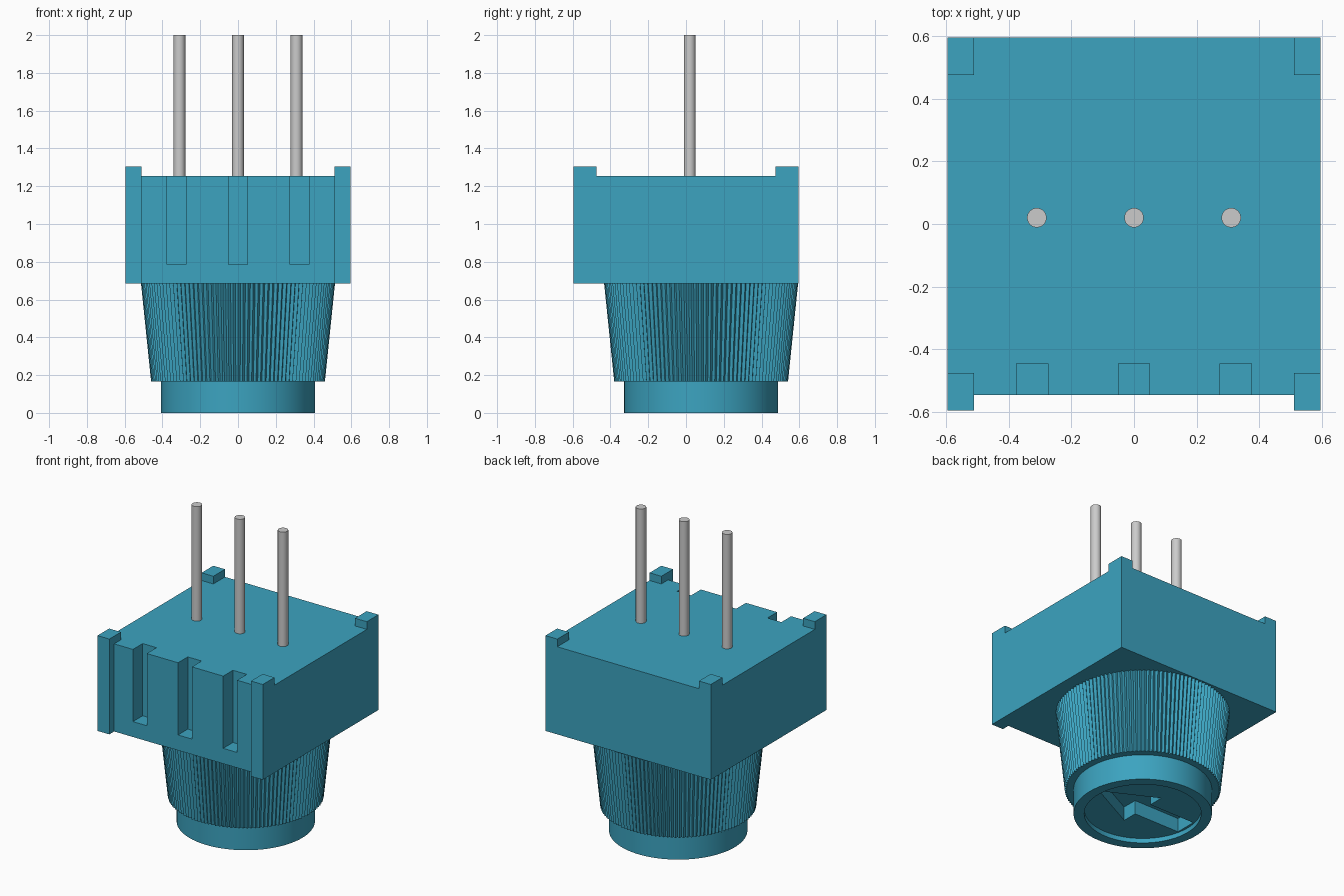
import bpy, bmesh, math

if "Cube" in bpy.data.objects:
    bpy.data.objects.remove(bpy.data.objects["Cube"])

teal = bpy.data.materials.new("teal_plastic")
teal.diffuse_color = (0.045, 0.37, 0.53, 1)
teal.use_nodes = True
teal.node_tree.nodes["Principled BSDF"].inputs["Base Color"].default_value = teal.diffuse_color
CY = 0.08  # y of the knob axis


def make(name, bm, mat=None):
    bmesh.ops.recalc_face_normals(bm, faces=bm.faces)
    me = bpy.data.meshes.new(name)
    bm.to_mesh(me)
    bm.free()
    ob = bpy.data.objects.new(name, me)
    bpy.context.collection.objects.link(ob)
    if mat:
        me.materials.append(mat)
    return ob


def prism(name, pts, z0, z1, mat=None):
    bm = bmesh.new()
    f = bm.faces.new([bm.verts.new((x, y, z0)) for x, y in pts])
    top = bmesh.ops.extrude_face_region(bm, geom=[f])["geom"]
    for v in top:
        if isinstance(v, bmesh.types.BMVert):
            v.co.z = z1
    return make(name, bm, mat)


def rings(name, loops, mat):
    """Skin a stack of equal-length point loops and cap both ends."""
    bm = bmesh.new()
    rows = [[bm.verts.new(p) for p in loop] for loop in loops]
    n = len(rows[0])
    for a, b in zip(rows, rows[1:]):
        for i in range(n):
            j = (i + 1) % n
            bm.faces.new((a[i], a[j], b[j], b[i]))
    bm.faces.new(rows[0])
    bm.faces.new(rows[-1])
    return make(name, bm, mat)


def circle(r, z, n, depth=0.0):
    pts = []
    for i in range(n):
        a = 2 * math.pi * i / n
        q = r - depth * (i % 2)
        pts.append((q * math.cos(a), CY + q * math.sin(a), z))
    return pts


def cut(ob, cutter):
    m = ob.modifiers.new("cut", 'BOOLEAN')
    m.operation, m.solver, m.object = 'DIFFERENCE', 'EXACT', cutter
    dg = bpy.context.evaluated_depsgraph_get()
    me = bpy.data.meshes.new_from_object(ob.evaluated_get(dg))
    ob.modifiers.clear()
    ob.data = me
    bpy.data.objects.remove(cutter)


def smooth(ob):
    bpy.ops.object.select_all(action='DESELECT')
    bpy.context.view_layer.objects.active = ob
    ob.select_set(True)
    bpy.ops.object.shade_smooth_by_angle(angle=math.radians(30))


# Housing with front corner posts
W, P = 0.595, 0.51
body = prism("housing", [(-W, -W), (-P, -W), (-P, -0.545), (P, -0.545), (P, -W),
                         (W, -W), (W, W), (-W, W)], 0.685, 1.305, teal)
# Cross-shaped cut leaves the four corner feet
B, F = 0.475, 0.8
cut(body, prism("feet_cutter", [(-P, -F), (P, -F), (P, -B), (F, -B), (F, B), (P, B),
                                (P, F), (-P, F), (-P, B), (-F, B), (-F, -B), (-P, -B)],
                1.255, 1.5))
# Front grooves
for x in (-0.325, 0, 0.325):
    cut(body, prism("groove_cutter", [(x - .05, -0.7), (x + .05, -0.7),
                                      (x + .05, -0.445), (x - .05, -0.445)], 0.785, 1.5))

# Knurled thumb wheel
rings("knurled_wheel", [circle(0.46, 0.165, 240, 0.014), circle(0.514, 0.69, 240, 0.014)], teal)

# Rotor collar with dished face and arrow slot
collar = rings("rotor_collar", [circle(0.345, 0.03, 96), circle(0.345, 0, 96),
                                circle(0.408, 0, 96), circle(0.408, 0.18, 96)], teal)
cut(collar, prism("arrow_cutter", [(0.335, CY), (0.0, CY + .17), (0.0, CY + .07),
                                   (-0.33, CY + .07), (-0.33, CY - .07),
                                   (0.0, CY - .07), (0.0, CY - .17)], -0.1, 0.12))
smooth(collar)

# Pins
for i, x in enumerate((-0.31, 0, 0.31)):
    bpy.ops.mesh.primitive_cylinder_add(vertices=32, radius=0.031, depth=0.8,
                                        location=(x, 0.02, 1.6))
    pin = bpy.context.object
    pin.name = f"pin_{i + 1}"
    smooth(pin)
